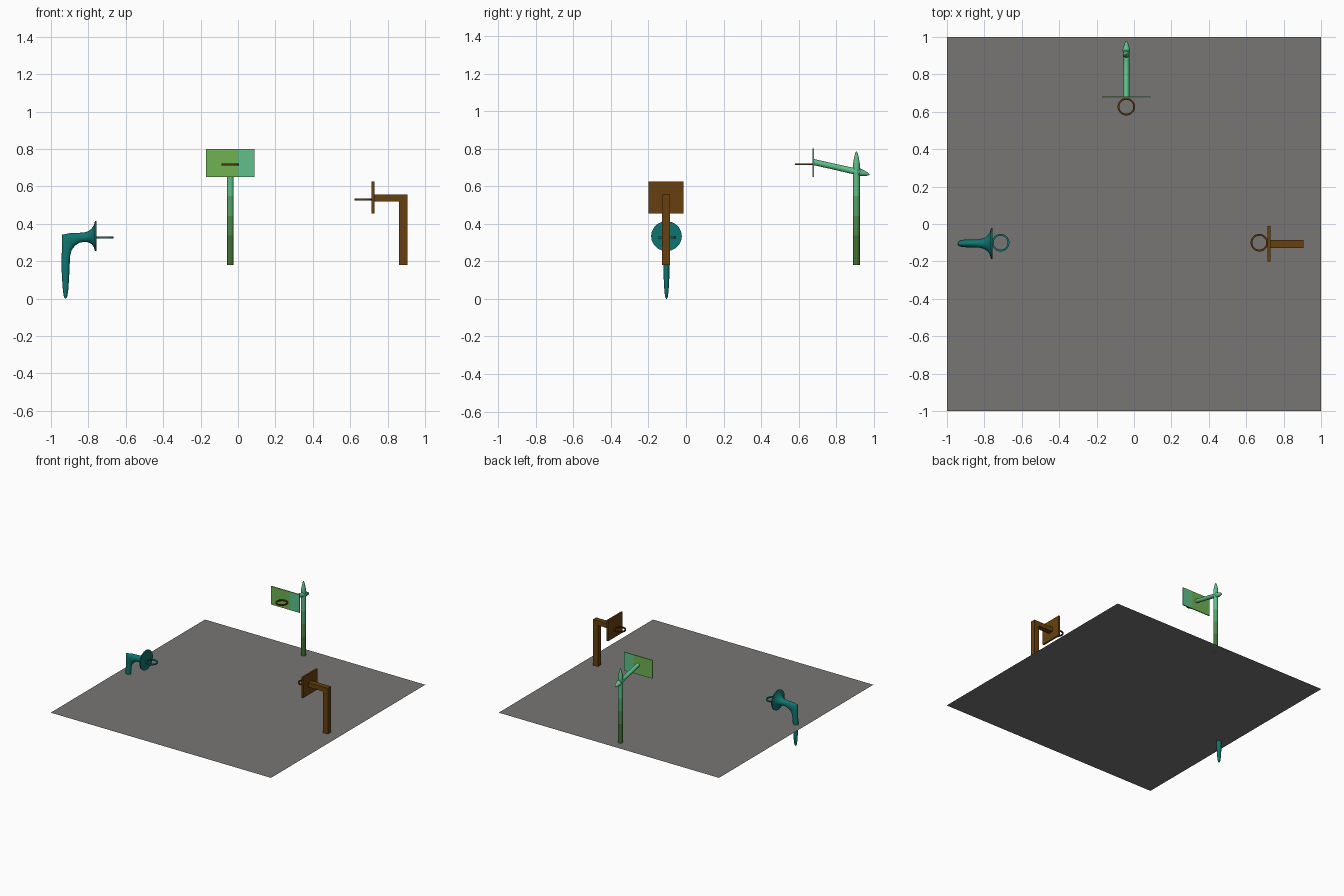
import bpy, bmesh, math
from mathutils import Vector

if "Cube" in bpy.data.objects:
    bpy.data.objects.remove(bpy.data.objects["Cube"])


def material(name, rgb):
    m = bpy.data.materials.new(name)
    lin = [(c / 255 / 12.92 if c < 10 else ((c / 255 + 0.055) / 1.055) ** 2.4) for c in rgb]
    m.diffuse_color = (*lin, 1)
    m.use_nodes = True
    m.node_tree.nodes["Principled BSDF"].inputs["Base Color"].default_value = m.diffuse_color
    return m


GREY = material("court_grey", (120, 118, 117))
TEAL = material("teal", (15, 116, 111))
BROWN = material("wood_brown", (103, 64, 14))
DARK_BROWN = material("dark_brown", (84, 53, 12))
LEAF = material("leaf_green", (112, 178, 82))
MINT = material("mint_green", (96, 192, 138))
MID = material("mid_green", (86, 162, 104))
MOSS = material("moss_green", (78, 136, 74))
FOREST = material("forest_green", (66, 112, 50))


def finish(name, bm, mats, rule=None, smooth=False):
    bmesh.ops.recalc_face_normals(bm, faces=bm.faces)
    if rule:
        for f in bm.faces:
            f.material_index = rule(f.calc_center_median())
    me = bpy.data.meshes.new(name)
    bm.to_mesh(me)
    bm.free()
    for m in mats:
        me.materials.append(m)
    ob = bpy.data.objects.new(name, me)
    bpy.context.collection.objects.link(ob)
    if smooth:
        bpy.context.view_layer.objects.active = ob
        ob.select_set(True)
        bpy.ops.object.shade_smooth_by_angle(angle=math.radians(50))
        ob.select_set(False)
    return ob


def box(name, lo, hi, mats, cut_x=None, rule=None):
    bm = bmesh.new()
    bmesh.ops.create_cube(bm, size=1)
    for v in bm.verts:
        v.co = Vector([(a + b) / 2 + c * (b - a) for a, b, c in zip(lo, hi, v.co)])
    if cut_x is not None:
        bmesh.ops.bisect_plane(bm, geom=bm.verts[:] + bm.edges[:] + bm.faces[:],
                               plane_co=(cut_x, 0, 0), plane_no=(1, 0, 0))
    return finish(name, bm, mats, rule)


def loft(name, rings, place, mats, sides=20, rule=None):
    """Each ring: (h, z, tilt in degrees, radius in plane, radius across)."""
    bm = bmesh.new()
    loops = []
    for h, z, tilt, r, d in rings:
        t = math.radians(tilt)
        loop = []
        for i in range(sides):
            a = 2 * math.pi * i / sides
            loop.append(bm.verts.new(place(h + r * math.cos(a) * math.cos(t),
                                           d * math.sin(a),
                                           z + r * math.cos(a) * math.sin(t))))
        loops.append(loop)
    for p, q in zip(loops, loops[1:]):
        for i in range(sides):
            j = (i + 1) % sides
            bm.faces.new((p[i], p[j], q[j], q[i]))
    bm.faces.new(loops[0])
    bm.faces.new(loops[-1])
    return finish(name, bm, mats, rule, True)


def hoop(name, centre, mat, outer=0.047, inner=0.037, thick=0.009):
    bm = bmesh.new()
    n = 32
    prof = [(outer, -thick / 2), (outer, thick / 2), (inner, thick / 2), (inner, -thick / 2)]
    rows = [[bm.verts.new(Vector(centre) + Vector((r * math.cos(k * math.tau / n),
                                                  r * math.sin(k * math.tau / n), z)))
             for r, z in prof] for k in range(n)]
    for k in range(n):
        p, q = rows[k], rows[(k + 1) % n]
        for i in range(4):
            j = (i + 1) % 4
            bm.faces.new((p[i], p[j], q[j], q[i]))
    return finish(name, bm, [mat], None, True)


# Court: a single flat sheet
bm = bmesh.new()
bmesh.ops.create_grid(bm, x_segments=1, y_segments=1, size=1)
bmesh.ops.translate(bm, verts=bm.verts, vec=(0, 0, 0.18))
finish("court", bm, [GREY])

# Brown square hoop stand on the right
box("brown_post", (0.86, -0.128, 0.18), (0.905, -0.086, 0.556), [BROWN])
box("brown_arm", (0.725, -0.128, 0.518), (0.86, -0.086, 0.556), [BROWN])
box("brown_backboard", (0.715, -0.201, 0.455), (0.729, -0.012, 0.625), [BROWN])
hoop("brown_hoop", (0.67, -0.1, 0.53), DARK_BROWN)

# Teal horn-shaped stand on the left: stalk, elbow and flared disc in one sweep
loft("teal_stand", [
    (-0.922, 0.000, 0, 0.002, 0.002), (-0.922, 0.010, 0, 0.009, 0.007),
    (-0.922, 0.040, 0, 0.014, 0.011), (-0.922, 0.110, 0, 0.019, 0.015),
    (-0.922, 0.180, 0, 0.022, 0.017), (-0.920, 0.230, 0, 0.023, 0.018),
    (-0.915, 0.268, -18, 0.027, 0.019), (-0.909, 0.309, -45, 0.046, 0.020),
    (-0.880, 0.318, -72, 0.035, 0.021), (-0.850, 0.325, -90, 0.027, 0.021),
    (-0.825, 0.328, -90, 0.025, 0.023), (-0.800, 0.331, -90, 0.030, 0.030),
    (-0.782, 0.333, -90, 0.042, 0.042), (-0.770, 0.334, -90, 0.060, 0.060),
    (-0.765, 0.334, -90, 0.080, 0.082), (-0.757, 0.334, -90, 0.080, 0.082),
], lambda h, d, z: (h, -0.104 + d, z), [TEAL])
hoop("teal_hoop", (-0.713, -0.1, 0.327), TEAL)

# Green stand at the back: post with pointed cap, banded by height
GX = -0.041
back = lambda h, d, z: (GX + d, h, z)
post = [(0.908, 0.18 + 0.0525 * i, 0, 0.018, 0.018) for i in range(11)]
post += [(0.908, z, 0, r, r) for z, r in ((0.722, 0.018), (0.755, 0.012), (0.775, 0.007), (0.786, 0.002))]
loft("green_post", post, back, [FOREST, MOSS, MID, MINT], 16,
     lambda c: 0 if c.z < 0.33 else 1 if c.z < 0.44 else 2 if c.z < 0.57 else 3)

# Sloping arm with a pointed rear end
arm = []
for y, r in ((0.676, 0.016), (0.80, 0.016), (0.92, 0.017), (0.925, 0.021), (0.945, 0.016),
             (0.965, 0.010), (0.978, 0.002)):
    arm.append((y, 0.73 - (y - 0.676) * 0.225, 77.5, r, r))
loft("green_arm", arm, back, [MINT], 16)

# Two-tone backboard and its hoop
box("green_backboard", (-0.172, 0.673, 0.65), (0.088, 0.681, 0.80), [LEAF, MINT], 0.0,
    lambda c: 1 if c.x > 0.001 else 0)
hoop("green_stand_hoop", (GX, 0.627, 0.717), DARK_BROWN)
